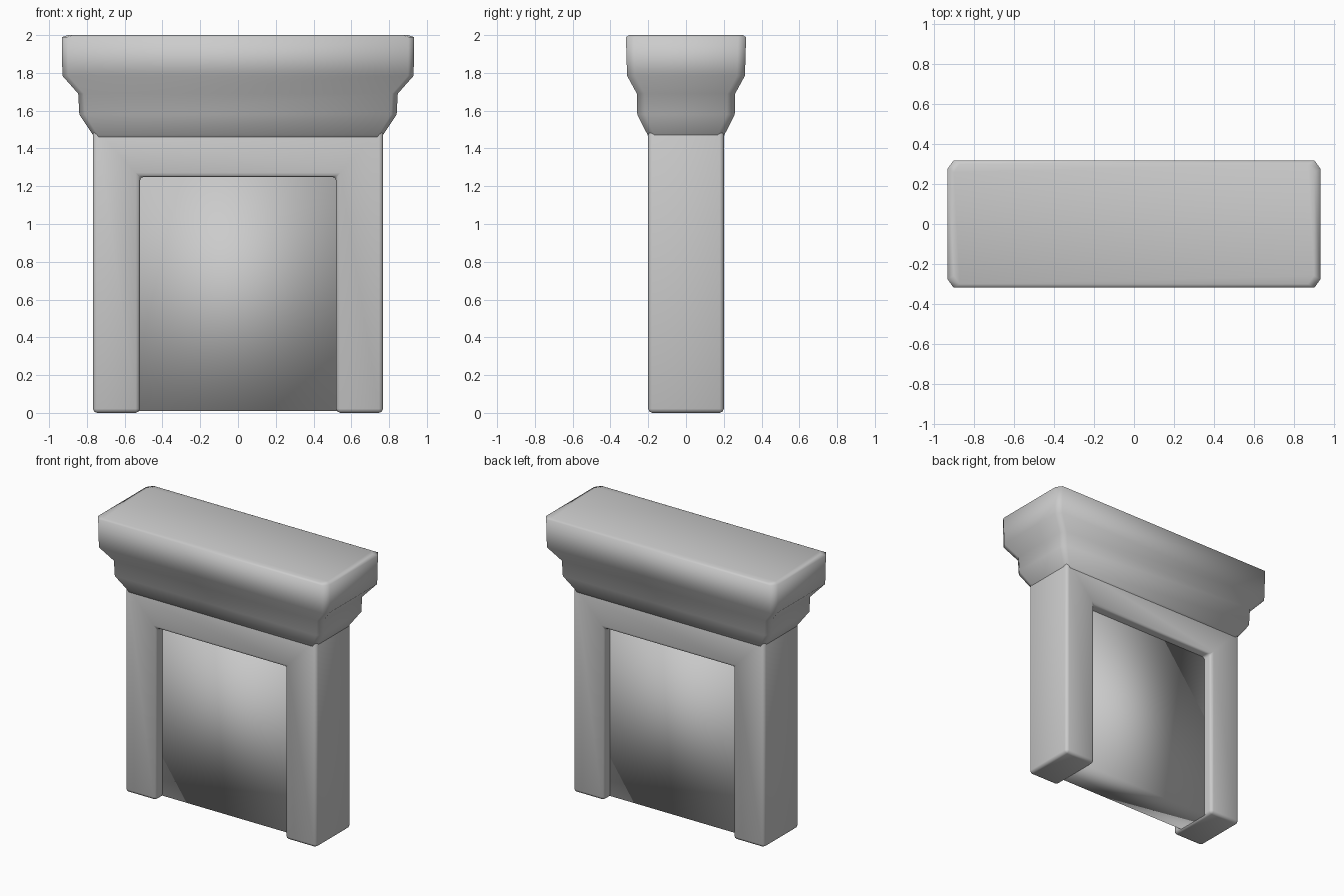
import bpy, bmesh

if "Cube" in bpy.data.objects:
    bpy.data.objects.remove(bpy.data.objects["Cube"])


def make_object(name, bm, angle):
    bmesh.ops.recalc_face_normals(bm, faces=bm.faces)
    mesh = bpy.data.meshes.new(name)
    bm.to_mesh(mesh)
    bm.free()
    ob = bpy.data.objects.new(name, mesh)
    bpy.context.collection.objects.link(ob)
    bpy.ops.object.select_all(action='DESELECT')
    ob.select_set(True)
    bpy.context.view_layer.objects.active = ob
    bpy.ops.object.shade_smooth_by_angle(angle=angle)
    return ob


def prism(outline, y0, y1):
    """Extrude an x-z outline from y0 to y1."""
    bm = bmesh.new()
    face = bm.faces.new([bm.verts.new((x, y0, z)) for x, z in outline])
    new = bmesh.ops.extrude_face_region(bm, geom=[face])['geom']
    bmesh.ops.translate(bm, vec=(0, y1 - y0, 0),
                        verts=[v for v in new if isinstance(v, bmesh.types.BMVert)])
    return bm


# Surround: two legs joined by a lintel, softened edges
half = [(0.52, 1.25), (0.52, 0.0), (0.768, 0.0), (0.768, 1.52)]
outline = half + [(-x, z) for x, z in reversed(half)]
bm = prism(outline, -0.20, 0.20)
bmesh.ops.bevel(bm, geom=bm.edges[:], offset=0.022, segments=2,
                profile=0.5, affect='EDGES')
make_object("surround", bm, 1.3)

# Panel recessed in the opening, visible from both sides
bm = prism([(-0.53, 0.01), (0.53, 0.01), (0.53, 1.26), (-0.53, 1.26)], -0.125, 0.13)
make_object("opening_panel", bm, 3.1)

# Mantel: stepped moulding lofted through corner-cut rectangles
rings = [  # half width, half depth, height, corner cut
    (0.745, 0.19, 1.43, 0.02),
    (0.770, 0.205, 1.475, 0.025),
    (0.840, 0.258, 1.58, 0.03),
    (0.846, 0.260, 1.69, 0.03),
    (0.930, 0.312, 1.785, 0.03),
    (0.932, 0.318, 1.99, 0.03),
    (0.900, 0.300, 2.00, 0.03),
]
bm = bmesh.new()
loops = []
for w, d, z, c in rings:
    quarter = [(w, d - c * 1.4), (w - c, d)]
    pts = (quarter + [(-x, y) for x, y in reversed(quarter)]
           + [(-x, -y) for x, y in quarter] + [(x, -y) for x, y in reversed(quarter)])
    loops.append([bm.verts.new((x, y, z)) for x, y in pts])
for a, b in zip(loops, loops[1:]):
    for i in range(len(a)):
        j = (i + 1) % len(a)
        bm.faces.new((a[i], a[j], b[j], b[i]))
bm.faces.new(loops[0])
bm.faces.new(loops[-1])
make_object("mantel", bm, 1.4)
